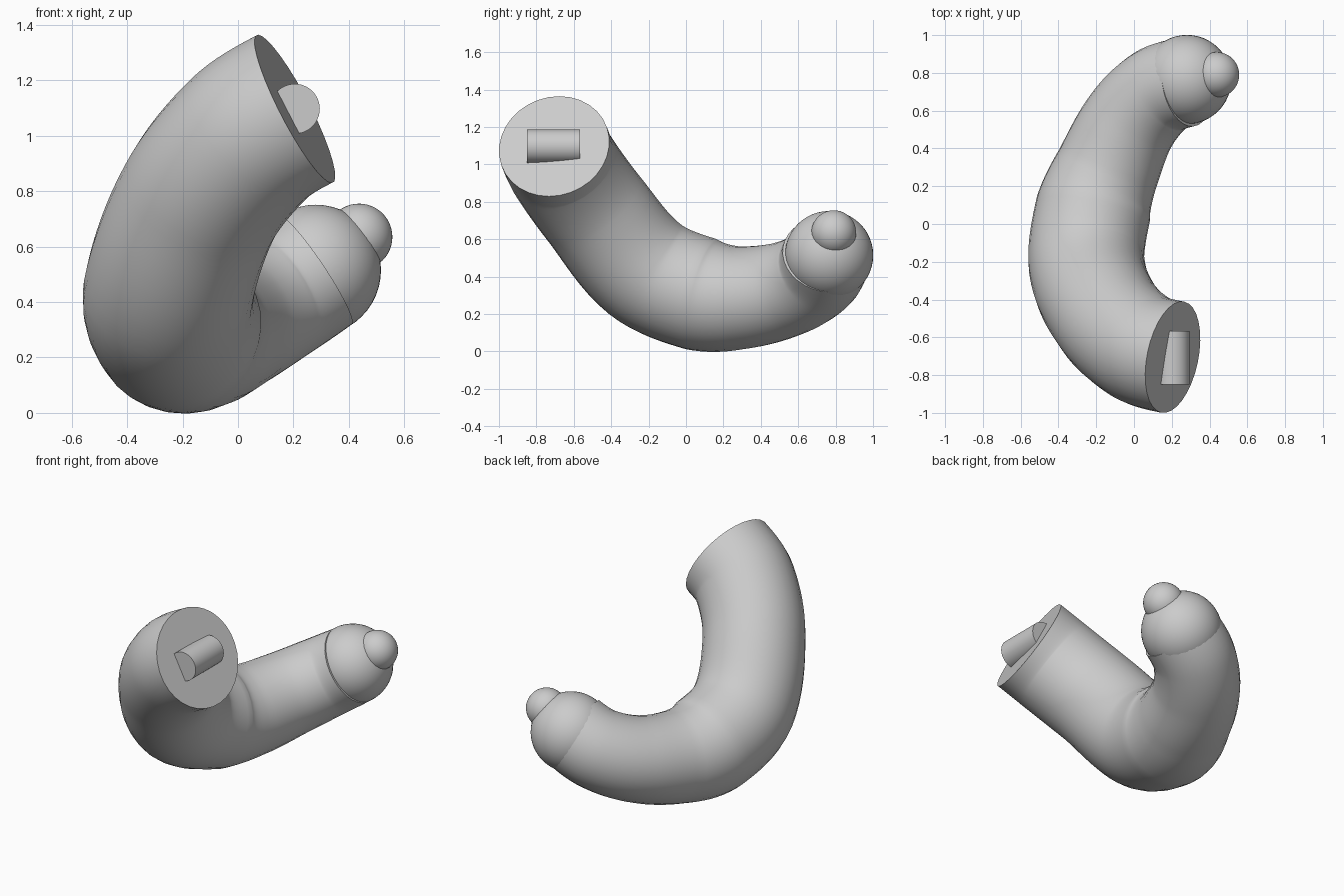
import bpy
from math import radians
from mathutils import Vector

cube = bpy.data.objects.get("Cube")
if cube:
    bpy.data.objects.remove(cube, do_unlink=True)

grey = bpy.data.materials.new("plain grey")
grey.use_nodes = True
grey.diffuse_color = (0.6, 0.6, 0.6, 1)
grey.node_tree.nodes["Principled BSDF"].inputs["Base Color"].default_value = (0.6, 0.6, 0.6, 1)


def finish(obj, name):
    obj.name = name
    obj.data.materials.clear()
    obj.data.materials.append(grey)
    bpy.ops.object.shade_smooth_by_angle(angle=radians(35))
    return obj


def ball(name, centre, radius):
    bpy.ops.mesh.primitive_uv_sphere_add(segments=48, ring_count=24, radius=radius, location=centre)
    return finish(bpy.context.object, name)


# Curved, tapering body: centre line points with the radius at each
path = [
    ((0.205, -0.705, 1.097), 0.300),
    ((0.04, -0.655, 0.99), 0.300),
    ((-0.14, -0.49, 0.76), 0.300),
    ((-0.25, -0.22, 0.44), 0.308),
    ((-0.215, 0.08, 0.307), 0.306),
    ((-0.14, 0.29, 0.287), 0.276),
    ((-0.02, 0.54, 0.335), 0.255),
    ((0.13, 0.70, 0.42), 0.243),
    ((0.28, 0.75, 0.515), 0.236),
]
curve = bpy.data.curves.new("body", "CURVE")
curve.dimensions = "3D"
curve.bevel_depth = 1
curve.bevel_resolution = 14
curve.resolution_u = 8
curve.use_fill_caps = True
spline = curve.splines.new("BEZIER")
spline.bezier_points.add(len(path) - 1)
for i, (point, (co, radius)) in enumerate(zip(spline.bezier_points, path)):
    co = Vector(co)
    before = Vector(path[max(i - 1, 0)][0])
    after = Vector(path[min(i + 1, len(path) - 1)][0])
    tangent = (after - before).normalized()
    if i == 0:
        tangent = Vector((-0.87, 0.18, -0.45)).normalized()
    elif i == len(path) - 1:
        tangent = Vector((0.82, 0.14, 0.55)).normalized()
    point.handle_left_type = point.handle_right_type = "FREE"
    point.co = co
    point.handle_left = co - tangent * max((co - before).length, 0.1) / 3
    point.handle_right = co + tangent * max((after - co).length, 0.1) / 3
    point.radius = radius
body = bpy.data.objects.new("body", curve)
bpy.context.collection.objects.link(body)
bpy.ops.object.select_all(action="DESELECT")
body.select_set(True)
bpy.context.view_layer.objects.active = body
bpy.ops.object.convert(target="MESH")
finish(bpy.context.object, "body")

# Rounded tip with a small knob
ball("round_tip", (0.28, 0.765, 0.515), 0.236)
ball("tip_knob", (0.437, 0.79, 0.635), 0.12)

# Cross peg half sunk into the flat end
bpy.ops.mesh.primitive_cylinder_add(vertices=48, radius=0.09, depth=0.285,
                                    location=(0.205, -0.708, 1.097), rotation=(radians(90), 0, 0))
finish(bpy.context.object, "end_peg")
